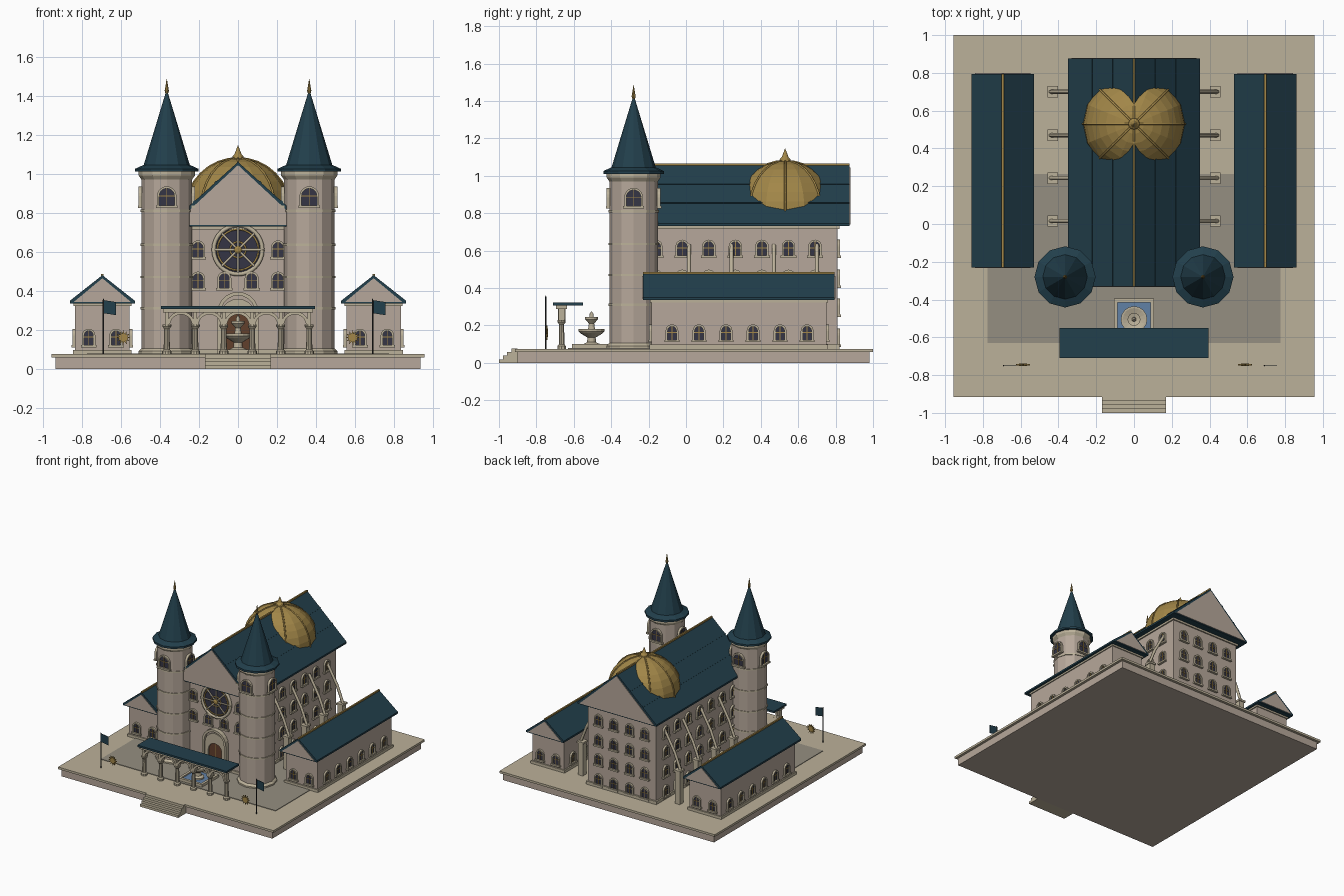
import bpy, bmesh
from math import sin, cos, pi, radians
from mathutils import Matrix, Vector

if "Cube" in bpy.data.objects:
    bpy.data.objects.remove(bpy.data.objects["Cube"])


def material(name, r, g, b):
    m = bpy.data.materials.new(name)
    m.diffuse_color = (r, g, b, 1)
    m.use_nodes = True
    m.node_tree.nodes["Principled BSDF"].inputs["Base Color"].default_value = m.diffuse_color
    return m


WALL = material("wall_stone", .47, .39, .325)
TRIM = material("trim_stone", .50, .44, .32)
PAVE = material("paving", .30, .275, .22)
ROOF = material("slate", .016, .05, .072)
GOLD = material("gold", .36, .24, .065)
GLASS = material("glass", .035, .035, .06)
WOOD = material("wood", .12, .05, .025)
WATER = material("water", .12, .22, .38)
IRON = material("iron", .03, .03, .03)
I = Matrix.Identity(4)


class Part:
    """Collects shapes into one named mesh object."""
    def __init__(self, name, mat):
        self.name, self.mat, self.bm = name, mat, bmesh.new()

    def box(self, x0, x1, y0, y1, z0, z1, m=I):
        t = Matrix.Translation(((x0+x1)/2, (y0+y1)/2, (z0+z1)/2))
        s = Matrix.Diagonal((x1-x0, y1-y0, z1-z0, 1))
        bmesh.ops.create_cube(self.bm, size=1, matrix=m @ t @ s)
        return self

    def prism(self, pts, y0, y1, m=I):
        a, b = [[self.bm.verts.new(m @ Vector((x, y, z))) for x, z in pts] for y in (y0, y1)]
        self.bm.faces.new(a)
        self.bm.faces.new(b[::-1])
        for i in range(len(a)):
            j = (i+1) % len(a)
            self.bm.faces.new((a[i], b[i], b[j], a[j]))
        return self

    def band(self, outer, inner, y0, y1, m=I):
        rows = [[self.bm.verts.new(m @ Vector((x, y, z))) for x, z in p]
                for p, y in ((outer, y0), (outer, y1), (inner, y1), (inner, y0))]
        for k in range(4):
            a, b = rows[k], rows[(k+1) % 4]
            for i in range(len(a)-1):
                self.bm.faces.new((a[i], a[i+1], b[i+1], b[i]))
        return self

    def lathe(self, prof, n, x=0, y=0, m=I):
        t = m @ Matrix.Translation((x, y, 0))
        rings = [[self.bm.verts.new(t @ Vector((r*cos(2*pi*i/n), r*sin(2*pi*i/n), z)))
                  for i in range(n)] for r, z in prof]
        for a, b in zip(rings, rings[1:]):
            for i in range(n):
                j = (i+1) % n
                self.bm.faces.new((a[i], a[j], b[j], b[i]))
        self.bm.faces.new(rings[0][::-1])
        self.bm.faces.new(rings[-1])
        return self

    def done(self):
        bmesh.ops.remove_doubles(self.bm, verts=self.bm.verts, dist=1e-5)
        bmesh.ops.recalc_face_normals(self.bm, faces=self.bm.faces)
        me = bpy.data.meshes.new(self.name)
        self.bm.to_mesh(me)
        self.bm.free()
        me.materials.append(self.mat)
        o = bpy.data.objects.new(self.name, me)
        bpy.context.collection.objects.link(o)


def tubes(name, paths, r, mat):
    cu = bpy.data.curves.new(name, 'CURVE')
    cu.dimensions, cu.bevel_depth, cu.bevel_resolution, cu.use_fill_caps = '3D', r, 1, True
    for p in paths:
        s = cu.splines.new('POLY')
        s.points.add(len(p)-1)
        for q, c in zip(s.points, p):
            q.co = (*c, 1)
    cu.materials.append(mat)
    bpy.context.collection.objects.link(bpy.data.objects.new(name, cu))


def arch(w, h, n=10):
    r = w/2
    return [(-r, 0)] + [(-r*cos(pi*i/n), h-r+r*sin(pi*i/n)) for i in range(n+1)] + [(r, 0)]


def spot(x, y, z, deg=0):
    return Matrix.Translation((x, y, z)) @ Matrix.Rotation(radians(deg), 4, 'Z')


def windows(name, spots, w, h, t=.011):
    fr, gl, mu = Part(name+"_frames", TRIM), Part(name+"_panes", GLASS), Part(name+"_bars", GOLD)
    for m in spots:
        fr.band(arch(w, h), arch(w-2*t, h-t), -.014, .004, m)
        fr.box(-w/2-.006, w/2+.006, -.018, .004, -.01, .003, m)
        gl.prism(arch(w-1.8*t, h-.9*t), -.004, .004, m)
        mu.box(-.002, .002, -.008, 0, 0, h-t, m)
        mu.box(-w/2+t, w/2-t, -.008, 0, h*.5-.002, h*.5+.002, m)
    for p in (fr, gl, mu):
        p.done()


def gabled_roof(name, cx, w, y0, y1, z0, z1):
    m = Matrix.Translation((cx, 0, 0))
    Part(name, ROOF).prism([(-w, z0), (w, z0), (w, z0+.014), (0, z1), (-w, z0+.014)], y0, y1, m).done()
    g = Part(name+"_gables", WALL)
    tri = [(-w+.02, z0+.008), (w-.02, z0+.008), (0, z1-.016)]
    g.prism(tri, y0-.004, y0+.01, m).prism(tri, y1-.01, y1+.004, m).done()
    Part(name+"_ridge_cap", GOLD).box(-.006, .006, y0, y1, z1-.008, z1+.006, m).done()


# terrace, paving and front steps
Part("terrace_block", WALL).box(-.935, .935, -.9, .98, 0, .058).done()
Part("terrace_slab", TRIM).box(-.955, .955, -.915, 1, .058, .075).done()
Part("courtyard_paving", PAVE).box(-.775, .775, -.63, .265, .07, .079).done()
st = Part("front_steps", TRIM)
for i in range(4):
    st.box(-.17, .17, -1+.022*i, -.9, 0, .0188*(i+1))
st.done()

# main hall
Part("hall_walls", WALL).box(-.3, .3, -.27, .81, .07, .735).done()
Part("hall_mouldings", TRIM).box(-.312, .312, -.282, .822, .07, .1).box(-.31, .31, -.28, .82, .715, .732).done()
gabled_roof("hall_roof", 0, .35, -.33, .875, .73, 1.06)
courses = Part("roof_courses", ROOF)
for s in (-1, 1):
    for x in (.115, .225):
        m = spot(s*x, 0, 1.06-x*.903) @ Matrix.Rotation(s*.734, 4, 'Y')
        courses.box(-.006, .006, -.33, .875, -.004, .004, m)
courses.done()
rows, cols = [.095, .255, .41, .57], [-.205, -.07, .07, .205]
sp = [spot(x, -.27, .41) for x in cols] + [spot(x, -.27, .57) for x in (-.205, .205)]
sp += [spot(x, .81, z, 180) for x in cols for z in rows]
sp += [spot(s*.3, -.162+.142*i, z, s*90) for s in (-1, 1) for i in range(7) for z in rows]
windows("hall_window", sp, .072, .088)

# round window over the door
face = spot(0, -.27, .61) @ Matrix.Rotation(pi/2, 4, 'X')
Part("rose_pane", GLASS).lathe([(.118, -.01), (.118, .006)], 24, m=face).done()
circle = lambda r, y: [(r*cos(pi*i/16), y, .61+r*sin(pi*i/16)) for i in range(33)]
tubes("rose_rim", [circle(.125, -.274)], .012, TRIM)
tubes("rose_inner_rings", [circle(.105, -.277), circle(.04, -.277)], .005, GOLD)
tubes("rose_spokes", [[(0, -.278, .61), (.118*cos(i*pi/4), -.278, .61+.118*sin(i*pi/4))]
                      for i in range(8)], .006, TRIM)
Part("rose_hub", GOLD).lathe([(.02, 0), (.02, .016), (.01, .022)], 12, m=face).done()

# door with stepped arch
d = spot(0, -.27, .079)
Part("door_surround", TRIM).band(arch(.21, .315), arch(.175, .297), -.035, 0, d) \
    .band(arch(.175, .28), arch(.12, .2), -.022, 0, d).done()
Part("door_tympanum", WALL).band(arch(.178, .3), arch(.15, .25), -.012, 0, d).done()
Part("door_leaves", WOOD).prism(arch(.122, .202), -.01, 0, d).done()
Part("door_hinge_bars", GOLD).box(-.002, .002, -.014, 0, 0, .19, d).done()

# dome with ribs and finial
R, DY, DZ = .27, .53, .81
Part("dome", GOLD).lathe([(R*cos(pi/2*i/8), DZ+R*sin(pi/2*i/8)) for i in range(8)] + [(.004, DZ+R)], 16, 0, DY).done()
tubes("dome_ribs", [[(R*cos(e)*cos(a), DY+R*cos(e)*sin(a), DZ+R*sin(e)) for e in (pi/16*i for i in range(9))]
                    for a in (pi/4*k for k in range(8))], .006, GOLD)
Part("dome_finial", GOLD).lathe([(.032, 1.07), (.028, 1.09), (.018, 1.1), (.001, 1.145)], 12, 0, DY).done()

# twin round towers
body, rings = Part("tower_shafts", WALL), Part("tower_rings", TRIM)
caps, tips, sp = Part("tower_spires", ROOF), Part("tower_finials", GOLD), []
for x in (-.365, .365):
    y = -.28
    body.lathe([(.13, .07), (.13, 1.01)], 12, x, y)
    rings.lathe([(.146, .07), (.146, .09), (.136, .1), (.13, .105)], 12, x, y)
    for z in (.31, .47, .635, .81):
        rings.lathe([(.135, z-.006), (.135, z+.006)], 12, x, y)
    rings.lathe([(.13, .97), (.144, .99), (.144, 1.012)], 12, x, y)
    caps.lathe([(.162, 1.01), (.162, 1.025), (.118, 1.045), (.004, 1.42)], 12, x, y)
    tips.lathe([(.004, 1.40), (.011, 1.425), (.008, 1.44), (.001, 1.485)], 8, x, y)
    sp += [spot(x, y, .835, a) @ Matrix.Translation((0, -.13, 0)) for a in (0, 90, 180, 270)]
for p in (body, rings, caps, tips):
    p.done()
windows("tower_window", sp, .1, .1)

# side wings
for side, s in (("left", -1), ("right", 1)):
    c = s*.695
    Part(side+"_wing_walls", WALL).box(c-.14, c+.14, -.185, .75, .07, .34).done()
    Part(side+"_wing_mouldings", TRIM).box(c-.15, c+.15, -.195, .76, .07, .097) \
        .box(c-.148, c+.148, -.193, .758, .322, .336).done()
    gabled_roof(side+"_wing_roof", c, .166, -.23, .795, .335, .48)
    sp = [spot(c+dx, y, .12, a) for dx in (-.07, .07) for y, a in ((-.185, 0), (.75, 180))]
    sp += [spot(c+k*.14, -.075+.1445*i, .12, k*90) for k in (-1, 1) for i in range(6)]
    windows(side+"_wing_window", sp, .068, .085)

# flying buttresses
piers, struts = Part("buttress_piers", TRIM), []
for s in (-1, 1):
    for y in (.016, .243, .47, .7):
        m = spot(s*.43, y, 0)
        piers.box(-.022, .022, -.024, .024, .07, .33, m).box(-.028, .028, -.03, .03, .33, .345, m)
        struts.append([(s*.445, y, .33), (s*.39, y, .47), (s*.3, y, .63)])
piers.done()
tubes("buttress_struts", struts, .011, TRIM)

# arcade in front of the door
xs = [-.365+.146*i for i in range(6)]
col, arc = Part("arcade_columns", TRIM), Part("arcade_arches", TRIM)
for x in xs:
    col.lathe([(.024, .075), (.024, .09), (.016, .098), (.014, .205), (.023, .217), (.023, .228)], 10, x, -.665)
    arc.box(x-.008, x+.008, -.683, -.647, .225, .3)
for x in xs[:-1]:
    arc.band(arch(.146, .073), arch(.114, .057), -.685, -.645, spot(x+.073, 0, .222))
col.done()
arc.box(-.385, .385, -.695, -.635, .288, .307).done()
Part("arcade_roof", ROOF).box(-.395, .395, -.71, -.55, .307, .322).done()

# fountain
b = Part("fountain_basin", TRIM)
for a in range(4):
    b.box(-.107, .107, -.107, -.087, .075, .1, spot(0, -.502, 0, a*90))
b.done()
Part("fountain_water", WATER).box(-.09, .09, -.59, -.414, .07, .09).done()
Part("fountain_bowls", TRIM).lathe(
    [(.045, .08), (.045, .1), (.024, .11), (.022, .135), (.06, .158), (.07, .168), (.07, .18), (.06, .18), (.02, .168),
     (.014, .21), (.034, .232), (.034, .245), (.012, .24), (.01, .262), (.001, .275)], 16, 0, -.505).done()

# flags and sunburst emblems
for side, s in (("left", -1), ("right", 1)):
    Part(side+"_flagpole", IRON).lathe([(.004, .075), (.004, .35), (.001, .36)], 8, s*.69, -.75).done()
    Part(side+"_flag", ROOF).prism([(s*.69, .285), (s*.69, .352), (s*.69+.066, .342), (s*.69+.066, .275)], -.752, -.748).done()
    m = spot(s*.588, -.745, .16) @ Matrix.Rotation(pi/2, 4, 'X')
    sun = Part(side+"_sunburst", GOLD).lathe([(.022, -.006), (.022, .006)], 16, m=m)
    for i in range(12):
        a = spot(s*.588, 0, .16) @ Matrix.Rotation(i*pi/6, 4, 'Y')
        sun.prism([(-.005, .02), (.005, .02), (0, .038)], -.749, -.741, a)
    sun.done()
